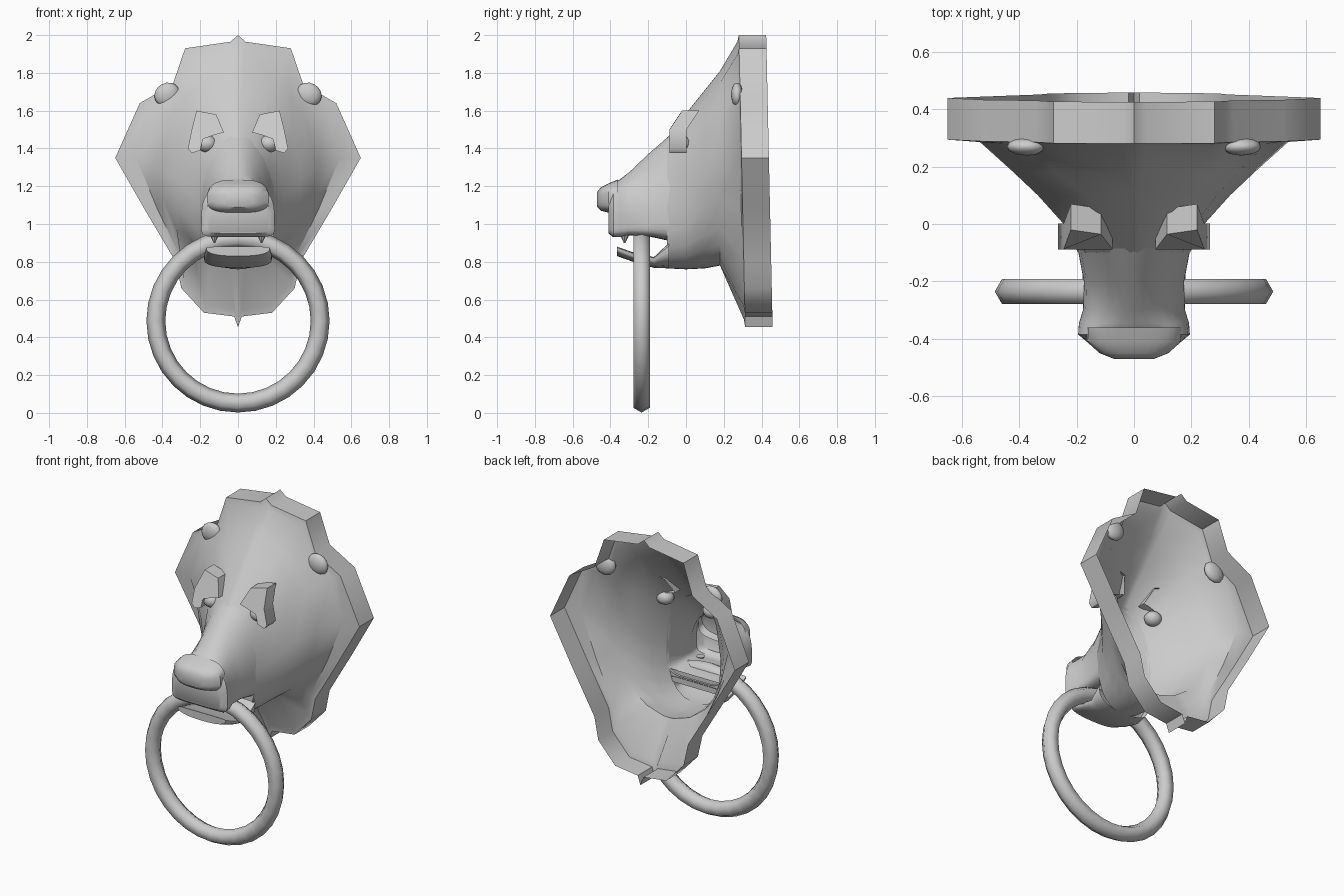
import bpy, bmesh, math
from mathutils import Matrix, Vector

if "Cube" in bpy.data.objects:
    bpy.data.objects.remove(bpy.data.objects["Cube"])


def finish(name, bm, angle=40):
    bmesh.ops.recalc_face_normals(bm, faces=bm.faces)
    me = bpy.data.meshes.new(name)
    bm.to_mesh(me)
    bm.free()
    ob = bpy.data.objects.new(name, me)
    bpy.context.collection.objects.link(ob)
    bpy.ops.object.select_all(action='DESELECT')
    ob.select_set(True)
    bpy.context.view_layer.objects.active = ob
    bpy.ops.object.shade_smooth_by_angle(angle=math.radians(angle))
    return ob


def full(half):
    """Mirror a half section (x >= 0, top to bottom) into a closed loop."""
    return half + [Vector((-p.x, p.y, p.z)) for p in reversed(half[1:-1])]


def section(y, w, zt, zm, zb, nt, nb, angles):
    """Superellipse half section with separate upper and lower fullness."""
    pts = []
    for a in angles:
        s, c = max(0, math.sin(math.radians(a))), math.cos(math.radians(a))
        n = nt if c >= 0 else nb
        x = w * s ** (2 / n) if 0 < a < 180 else 0
        z = zm + (zt - zm if c >= 0 else zb - zm) * abs(c) ** (2 / n)
        if c < 0:
            z = zm - (zm - zb) * abs(c) ** (2 / n)
        pts.append(Vector((x, y, z)))
    return pts


def loft(name, halves, cap=False, angle=40):
    bm = bmesh.new()
    rings = [[bm.verts.new(p) for p in full(h)] for h in halves]
    n = len(rings[0])
    for a, b in zip(rings, rings[1:]):
        for i in range(n):
            j = (i + 1) % n
            bm.faces.new((a[i], a[j], b[j], b[i]))
    if cap:
        bm.faces.new(rings[-1])
    return finish(name, bm, angle)


# Mane shell: jagged rim, then sections shrinking forward to the eyes
outline = [(0, 2.0), (.04, 1.965), (.28, 1.93), (.345, 1.74), (.52, 1.64), (.65, 1.35),
           (.49, 1.07), (.33, .80), (.30, .66), (.18, .53), (.02, .51), (0, .455)]


def rim(y, s=1.0, zc=1.3):
    return [Vector((x * s, y + (1.3 - z) * .022, zc + (z - zc) * s)) for x, z in outline]


mane_angles = [0, 4, 28, 42, 60, 88, 108, 128, 142, 158, 174, 180]
front_edge = rim(.295)
inner = rim(.287, .95)
for p, s in zip(inner, [.97, .98, 1, 1, .93, .87, .92, .97, 1, 1, 1, 1]):
    p.x *= s
mane = [rim(.44), front_edge, inner]
for y, w, zt, zm, zb, nt, nb in [(.18, .42, 1.81, 1.28, .78, 2.0, 1.9),
                                 (.10, .335, 1.71, 1.22, .765, 2.0, 2.0),
                                 (.00, .245, 1.585, 1.12, .76, 2.0, 2.3),
                                 (-.10, .195, 1.455, 1.08, .765, 2.0, 2.5)]:
    mane.append(section(y, w, zt, zm, zb, nt, nb, mane_angles))
loft("mane_and_head", mane, angle=45)

# Upper muzzle with flat mouth roof
even = [i * 12 for i in range(16)]
loft("muzzle", [section(*r, even) for r in [
    (-.085, .197, 1.47, 1.08, .91, 2.0, 5),
    (-.20, .175, 1.37, 1.04, .935, 1.8, 6),
    (-.30, .178, 1.275, 1.02, .94, 1.8, 6),
    (-.345, .192, 1.24, 1.02, .93, 2.2, 6),
    (-.385, .195, 1.21, 1.01, .93, 3, 6),
    (-.41, .165, 1.17, 1.01, .95, 3.5, 5)]], cap=True)

# Nose pad
loft("nose", [section(*r, even) for r in [
    (-.36, .165, 1.235, 1.12, 1.05, 3, 3),
    (-.41, .165, 1.215, 1.13, 1.06, 3, 3),
    (-.45, .12, 1.195, 1.13, 1.07, 3, 3),
    (-.47, .07, 1.17, 1.13, 1.09, 3, 3)]], cap=True)

# Lower jaw
loft("lower_jaw", [section(*r, even) for r in [
    (-.09, .185, .90, .87, .765, 6, 2.6),
    (-.17, .18, .825, .815, .768, 6, 2.6),
    (-.28, .178, .85, .835, .80, 6, 2.4),
    (-.365, .168, .88, .87, .83, 6, 2.4)]], cap=True)

# Back wall of the mouth
bm = bmesh.new()
bm.faces.new([bm.verts.new(v) for v in [(-.18, -.095, .86), (.18, -.095, .86),
                                        (.18, -.095, .94), (-.18, -.095, .94)]])
finish("mouth_back", bm)

brow = [(.075, 1.485), (.115, 1.58), (.22, 1.60), (.245, 1.50), (.265, 1.40),
        (.245, 1.375), (.20, 1.39), (.185, 1.45), (.13, 1.47)]
for side, tag in ((-1, "left"), (1, "right")):
    # Brow: slab with a sloped upper front, open to the hollow inside
    bm = bmesh.new()
    front, back = [], []
    for x, z in brow:
        y = -.088 + max(0, z - 1.51) * .75
        front.append(bm.verts.new((side * x, y, z)))
        back.append(bm.verts.new((side * x, y + .09, z)))
    bm.faces.new(front)
    for i in range(len(brow)):
        j = (i + 1) % len(brow)
        bm.faces.new((front[i], front[j], back[j], back[i]))
    finish("brow_" + tag, bm, 50)

    # Eye
    bm = bmesh.new()
    bmesh.ops.create_uvsphere(bm, u_segments=12, v_segments=8, radius=1, matrix=
        Matrix.Translation((side * .165, -.025, 1.425)) @ Matrix.Diagonal((.055, .05, .045, 1)))
    finish("eye_" + tag, bm, 60)

    # Ear
    bm = bmesh.new()
    bmesh.ops.create_uvsphere(bm, u_segments=12, v_segments=8, radius=1, matrix=
        Matrix.Translation((side * .375, .27, 1.685)) @ Matrix.Rotation(side * .5, 4, 'Y')
        @ Matrix.Diagonal((.07, .032, .062, 1)))
    finish("ear_" + tag, bm, 60)

    # Fang
    bm = bmesh.new()
    bmesh.ops.create_cone(bm, segments=8, radius1=.004, radius2=.026, depth=.045, cap_ends=True,
                          matrix=Matrix.Translation((side * .125, -.325, .922)))
    finish("fang_" + tag, bm)

# Hanging ring, six-sided in section
bpy.ops.mesh.primitive_torus_add(major_segments=32, minor_segments=6, major_radius=.435,
                                 minor_radius=.05, location=(0, -.235, .487),
                                 rotation=(math.pi / 2, 0, 0))
bpy.context.object.name = "knocker_ring"
bpy.ops.object.shade_smooth_by_angle(angle=math.radians(62))
